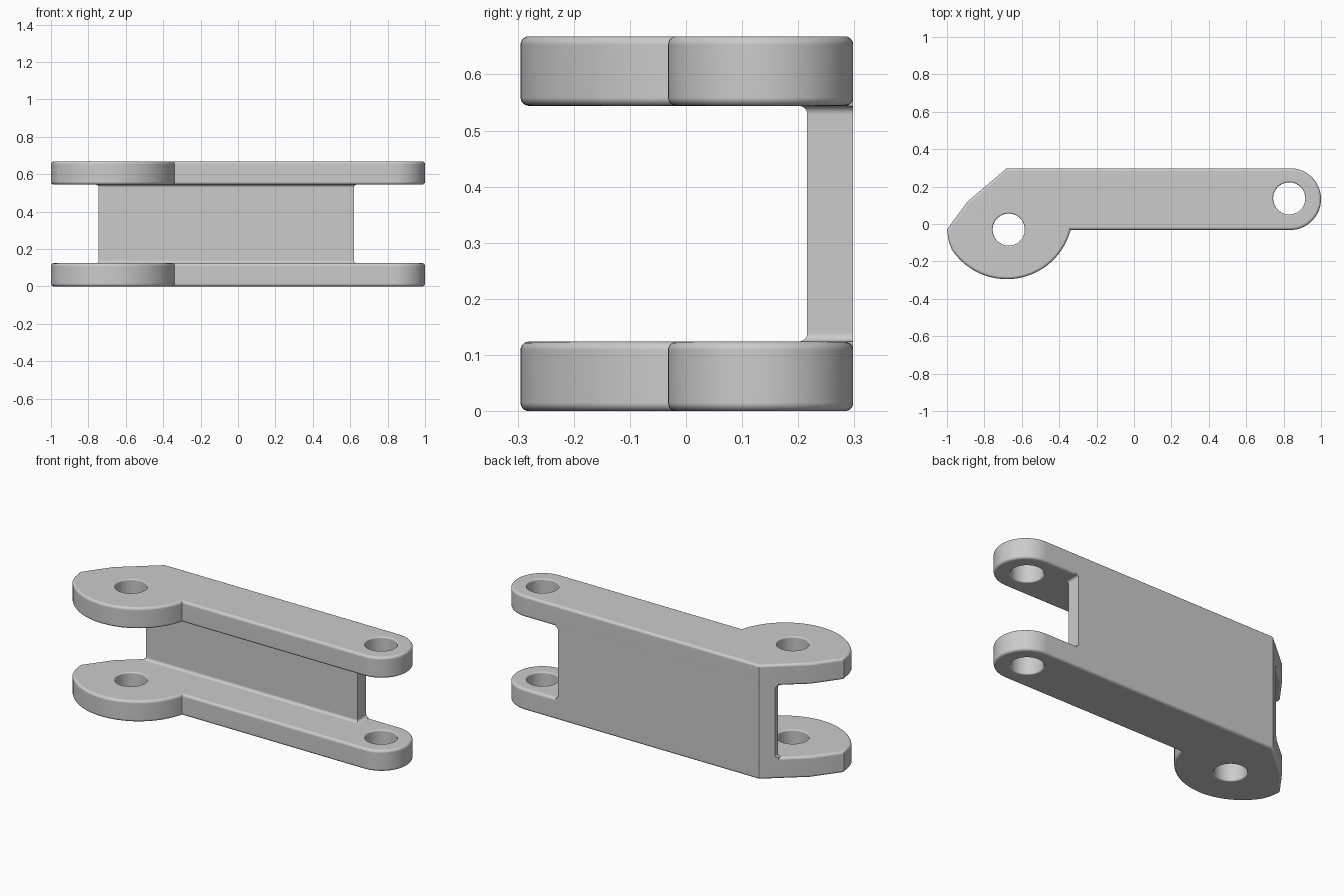
import bpy, bmesh
from math import sin, cos, pi, radians
from mathutils import Vector

if "Cube" in bpy.data.objects:
    bpy.data.objects.remove(bpy.data.objects["Cube"])

THICK, HEIGHT, ROUND = 0.124, 0.668, 0.015
STEPS = 5


def arc(cx, cy, r, a0, a1, n):
    return [Vector((cx + r * cos(radians(a0 + (a1 - a0) * i / n)),
                    cy + r * sin(radians(a0 + (a1 - a0) * i / n)))) for i in range(n + 1)]


def inset(pts, d):
    """Mitred inward offset of a counter-clockwise outline."""
    out = []
    for i, p in enumerate(pts):
        a = (p - pts[i - 1]).normalized()
        b = (pts[(i + 1) % len(pts)] - p).normalized()
        n1, n2 = Vector((-a.y, a.x)), Vector((-b.y, b.x))
        out.append(p + (n1 + n2) * d / (1 + n1.dot(n2)))
    return out


def bridge(bm, sections):
    """Join a list of (points, z) sections; returns the rings of vertices."""
    rings = [[bm.verts.new((p[0], p[1], z)) for p in pts] for pts, z in sections]
    for lo, hi in zip(rings, rings[1:]):
        for i in range(len(lo)):
            j = (i + 1) % len(lo)
            bm.faces.new((lo[i], lo[j], hi[j], hi[i]))
    return rings


def finish(bm, name, z=0.0):
    bmesh.ops.recalc_face_normals(bm, faces=bm.faces[:])
    mesh = bpy.data.meshes.new(name)
    bm.to_mesh(mesh)
    bm.free()
    ob = bpy.data.objects.new(name, mesh)
    ob.location.z = z
    bpy.context.collection.objects.link(ob)
    bpy.ops.object.select_all(action='DESELECT')
    ob.select_set(True)
    bpy.context.view_layer.objects.active = ob
    bpy.ops.object.shade_smooth_by_angle(angle=radians(30))
    mod = ob.modifiers.new("face_normals", 'WEIGHTED_NORMAL')
    mod.keep_sharp = True
    return ob


def rounding(r):
    """(inset, z) pairs of a plate edge rounded at both faces."""
    low = [(r * (1 - sin(a)), r * (1 - cos(a)))
           for a in (pi / 2 * i / STEPS for i in range(STEPS + 1))]
    return low + [(d, THICK - z) for d, z in reversed(low)]


# Side plate outline: broad pivot lobe at the left, slim rounded arm to the right
outline = [Vector(p) for p in ((-0.68, 0.298), (-0.89, 0.12), (-1.0, -0.03), (-0.99, -0.095))]
outline += arc(-0.68, 0.057, 0.352, 213.5, 345.5, 40)
outline += arc(0.835, 0.133, 0.165, -90, 90, 32)
holes = [(-0.67, -0.03, 0.086), (0.83, 0.137, 0.086)]


def plate(name, z):
    bm = bmesh.new()
    loops = [bridge(bm, [(inset(outline, d), h) for d, h in rounding(ROUND)])]
    for cx, cy, r in holes:
        loops.append(bridge(bm, [(arc(cx, cy, r + d, 0, 360, 40)[:-1], h)
                                 for d, h in rounding(0.008)]))
    for k in (0, -1):
        edges = []
        for rings in loops:
            ring = rings[k]
            edges += [bm.edges.get((ring[i - 1], ring[i])) for i in range(len(ring))]
        bmesh.ops.triangle_fill(bm, edges=edges, use_beauty=True, use_dissolve=False,
                                normal=(0, 0, 1 if k else -1))
    return finish(bm, name, z)


plate("lower_side_plate", 0)
plate("upper_side_plate", HEIGHT - THICK)


# Back web joining the plates, flared by small fillets at both ends
def web_section(o):
    slope = 0.178 / 0.21
    return [(-0.745 - o, 0.216 - o), (0.62 + o, 0.216 - o), (0.62 + o, 0.298),
            (-0.68, 0.298), (-0.745 - o, 0.298 - (0.065 + o) * slope)]


lower = [(ROUND, THICK - ROUND)]
for i in range(STEPS + 1):
    a = pi / 2 * i / STEPS
    lower.append((ROUND * (1 - sin(a)), THICK + ROUND * (1 - cos(a))))
levels = lower + [(o, HEIGHT - z) for o, z in reversed(lower)]

bm = bmesh.new()
rings = bridge(bm, [(web_section(o), z) for o, z in levels])
bm.faces.new(rings[0][::-1])
bm.faces.new(rings[-1])
finish(bm, "back_web")
